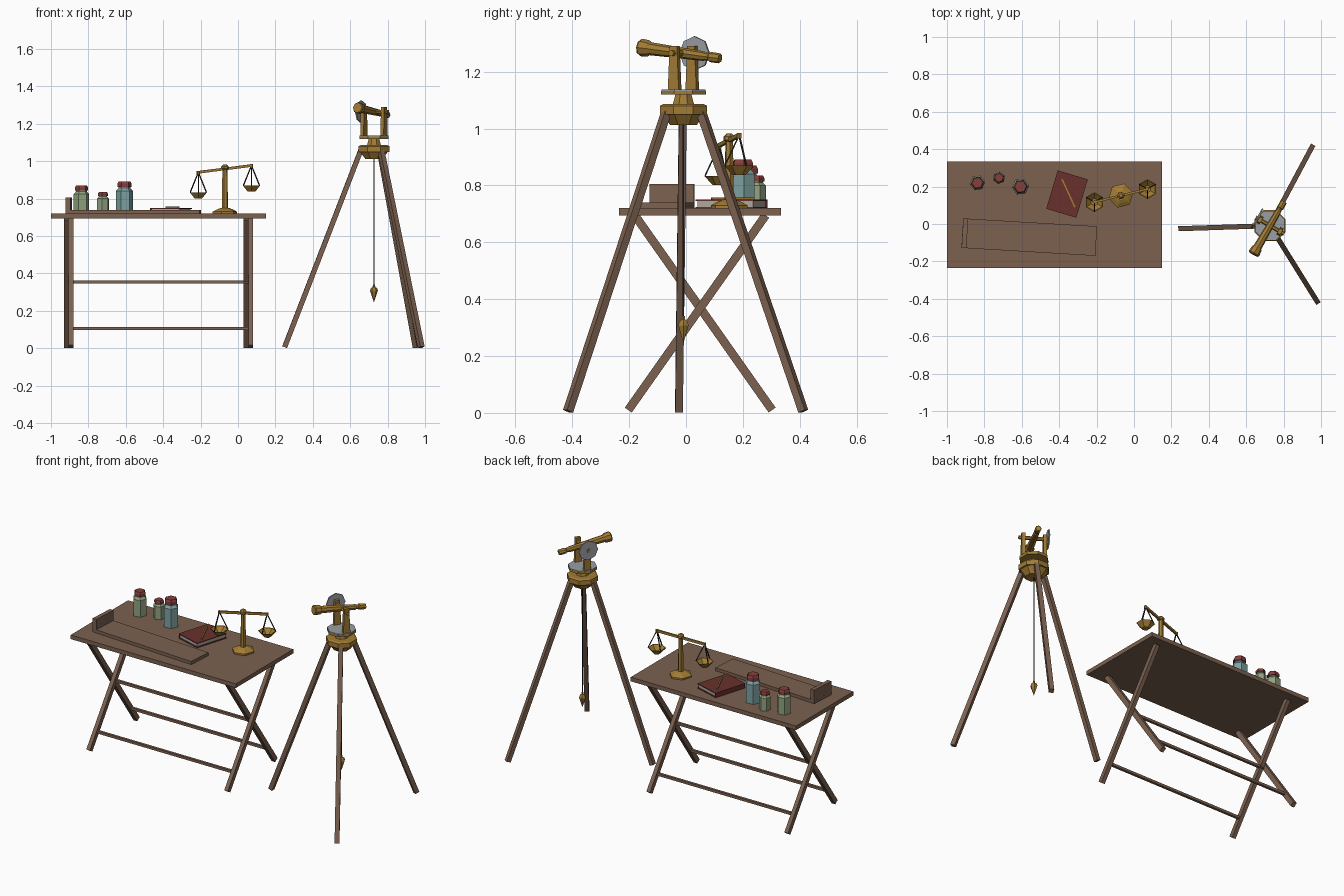
import bpy, bmesh, math
from mathutils import Matrix, Vector

old = bpy.data.objects.get("Cube")
if old:
    bpy.data.objects.remove(old, do_unlink=True)


def material(name, rgb):
    m = bpy.data.materials.new(name)
    m.use_nodes = True
    m.diffuse_color = (*rgb, 1)
    m.node_tree.nodes["Principled BSDF"].inputs["Base Color"].default_value = (*rgb, 1)
    return m


WOOD = material("brown wood", (0.2, 0.12, 0.08))
BRASS = material("brass", (0.36, 0.2, 0.035))
SILVER = material("silver", (0.32, 0.34, 0.36))
IRON = material("dark cord", (0.02, 0.02, 0.02))
RED = material("red leather", (0.14, 0.03, 0.026))
CAP = material("red stopper", (0.23, 0.05, 0.045))
PAPER = material("paper", (0.42, 0.39, 0.34))
GREEN = material("green glass", (0.28, 0.36, 0.22))
TEAL = material("teal glass", (0.21, 0.36, 0.36))


def finish(name, bm, mat, matrix):
    bmesh.ops.remove_doubles(bm, verts=bm.verts, dist=1e-5)
    bmesh.ops.recalc_face_normals(bm, faces=bm.faces)
    mesh = bpy.data.meshes.new(name)
    bm.to_mesh(mesh)
    bm.free()
    mesh.materials.append(mat)
    obj = bpy.data.objects.new(name, mesh)
    bpy.context.collection.objects.link(obj)
    obj.matrix_world = matrix
    return obj


def aim(origin, direction):
    """Frame at origin whose z axis follows direction and x axis stays level."""
    q = Vector(direction).to_track_quat('Z', 'Y')
    return Matrix.Translation(origin) @ q.to_matrix().to_4x4()


def turn(origin, degrees=0):
    return Matrix.Translation(origin) @ Matrix.Rotation(math.radians(degrees), 4, 'Z')


def lathe(name, profile, sides, mat, matrix):
    """Revolve (radius, height) points into a faceted solid."""
    bm = bmesh.new()
    rings = [[bm.verts.new((r * math.cos(k * math.tau / sides),
                            r * math.sin(k * math.tau / sides), z))
              for k in range(sides)] for r, z in profile]
    for a, b in zip(rings, rings[1:]):
        for k in range(sides):
            n = (k + 1) % sides
            bm.faces.new((a[k], a[n], b[n], b[k]))
    for ring, point in ((rings[0], profile[0]), (rings[-1], profile[-1])):
        if point[0] > 0:
            bm.faces.new(ring)
    return finish(name, bm, mat, matrix)


def box(name, size, mat, matrix, top_scale=1):
    """Box standing on the local origin, optionally tapered along x."""
    bm = bmesh.new()
    bmesh.ops.create_cube(bm, size=1)
    for v in bm.verts:
        v.co.z += 0.5
        if v.co.z > 0.5:
            v.co.x *= top_scale
        v.co = Vector(a * b for a, b in zip(v.co, size))
    return finish(name, bm, mat, matrix)


def bar(name, p, q, width, mat, height=None):
    p, q = Vector(p), Vector(q)
    return box(name, (width, height or width, (q - p).length), mat, aim(p, q - p))


# Folding table
TOP = 0.72
box("table_top", (1.15, 0.57, 0.026), WOOD, turn((-0.425, 0.05, TOP - 0.026)))
for side, x in (("right", -0.905), ("left", 0.055)):
    bar(f"table_leg_a_{side}", (x + 0.0125, -0.203, 0.01), (x + 0.0125, 0.28, 0.695), 0.025, WOOD, 0.03)
    bar(f"table_leg_b_{side}", (x - 0.0125, 0.303, 0.01), (x - 0.0125, -0.18, 0.695), 0.025, WOOD, 0.03)
for name, y, z in (("front", -0.135, 0.105), ("middle", 0.05, 0.355), ("back", 0.235, 0.105)):
    bar(f"table_rail_{name}", (-0.905, y, z), (0.055, y, z), 0.016, WOOD)

# Sliding board with end stop
board = turn((-0.56, -0.07, TOP), -3.4)
box("board", (0.717, 0.158, 0.02), WOOD, board)
box("board_end_stop", (0.026, 0.158, 0.085), WOOD, board @ Matrix.Translation((-0.345, 0, 0)))

# Jars
for k, (x, y, r, h, mat, spin) in enumerate((
        (-0.837, 0.22, 0.042, 0.15, GREEN, 8),
        (-0.722, 0.247, 0.034, 0.115, GREEN, 22),
        (-0.607, 0.2, 0.046, 0.172, TEAL, 5))):
    place = turn((x, y, TOP), spin)
    lathe(f"jar_{k + 1}", [(r, 0), (r, h * 0.7), (r * 0.7, h * 0.79), (r * 0.7, h * 0.83)], 6, mat, place)
    lathe(f"jar_stopper_{k + 1}", [(r * 0.84, h * 0.82), (r * 0.84, h * 0.93), (r * 0.7, h)], 6, CAP, place)

# Book and stylus
book = turn((-0.358, 0.16, TOP), -16.7)
box("book_pages", (0.158, 0.204, 0.022), PAPER, book @ Matrix.Translation((0, 0, 0.004)))
for name, z in (("bottom", 0), ("top", 0.025)):
    box(f"book_cover_{name}", (0.168, 0.214, 0.005), RED, book @ Matrix.Translation((0, 0, z)))
box("book_spine", (0.005, 0.214, 0.03), RED, book @ Matrix.Translation((-0.0815, 0, 0)))
bar("stylus", (-0.385, 0.24, 0.754), (-0.316, 0.09, 0.754), 0.008, BRASS)

# Balance scale
stand = turn((-0.07, 0.152, TOP), 13.9)
lathe("scale_base", [(0.067, 0), (0.067, 0.01), (0.045, 0.022), (0.025, 0.03)], 6, BRASS, stand)
lathe("scale_column", [(0.017, 0.02), (0.014, 0.235), (0.021, 0.24), (0.021, 0.252), (0.01, 0.262)], 6, BRASS, stand)
ends = [Vector((-0.212, 0.117, 0.941)), Vector((0.072, 0.187, 0.977))]
bar("scale_beam", *ends, 0.012, BRASS, 0.014)
for side, end in zip(("right", "left"), ends):
    lathe(f"beam_tip_{side}", [(0.009, -0.011), (0.009, 0.007)], 6, BRASS, turn(end))
    rim = end - Vector((0, 0, 0.107))
    lathe(f"scale_pan_{side}",
          [(0, -0.033), (0.023, -0.033), (0.053, 0), (0.048, 0), (0.02, -0.027), (0, -0.027)],
          6, BRASS, turn(rim, 30))
    for k in range(3):
        a = math.radians(30 + 120 * k)
        foot = rim + Vector((0.05 * math.cos(a), 0.05 * math.sin(a), 0))
        bar(f"pan_cord_{side}_{k + 1}", end, foot, 0.005, IRON)

# Tripod
CX, CY = 0.727, -0.009
for k in range(3):
    a = math.radians(61.9 + 120 * k)
    c, s = math.cos(a), math.sin(a)
    bar(f"tripod_leg_{k + 1}", (CX + 0.478 * c, CY + 0.478 * s, 0.006),
        (CX + 0.07 * c, CY + 0.07 * s, 1.06), 0.027, WOOD)
head = turn((CX, CY, 0), 22.5)
lathe("tripod_head", [(0.05, 1.012), (0.08, 1.05), (0.09, 1.05), (0.09, 1.08), (0.078, 1.086)], 8, BRASS, head)
lathe("swivel_neck", [(0.042, 1.08), (0.03, 1.122)], 8, BRASS, head)
lathe("turntable", [(0.085, 1.12), (0.085, 1.133)], 8, BRASS, head)
lathe("turntable_dial", [(0.084, 1.133), (0.084, 1.138)], 8, SILVER, head)

# Plumb line and bob
bar("plumb_line", (CX, CY, 0.33), (CX, CY, 1.02), 0.005, IRON)
lathe("plumb_bob", [(0, 0.245), (0.021, 0.308), (0.017, 0.32), (0.007, 0.328), (0.006, 0.34)], 6, BRASS,
      turn((CX, CY, 0)))

# Sighting telescope on two uprights
HEADING = math.radians(60)
sight = Vector((math.cos(HEADING), math.sin(HEADING), -0.12)).normalized()
axle = Vector((math.sin(HEADING), -math.cos(HEADING), 0))
pivot = Vector((CX, CY, 1.265))
for side, d in (("right", -0.062), ("left", 0.062)):
    base = Vector((CX, CY, 1.135)) + axle * d
    box(f"upright_{side}", (0.044, 0.02, 0.155), BRASS, turn(base, 60), 0.68)
lathe("trunnion", [(0.011, -0.088), (0.011, 0.088)], 6, BRASS, aim(pivot, axle))
lathe("vertical_circle", [(0.06, -0.083), (0.06, -0.075)], 8, SILVER, aim(pivot, axle))
lathe("telescope", [(0.027, -0.178), (0.031, -0.172), (0.029, -0.143), (0.023, -0.135), (0.017, 0.085),
                    (0.014, 0.09), (0.014, 0.105), (0.018, 0.11), (0.018, 0.146), (0.015, 0.15)],
      8, BRASS, aim(pivot, sight))
